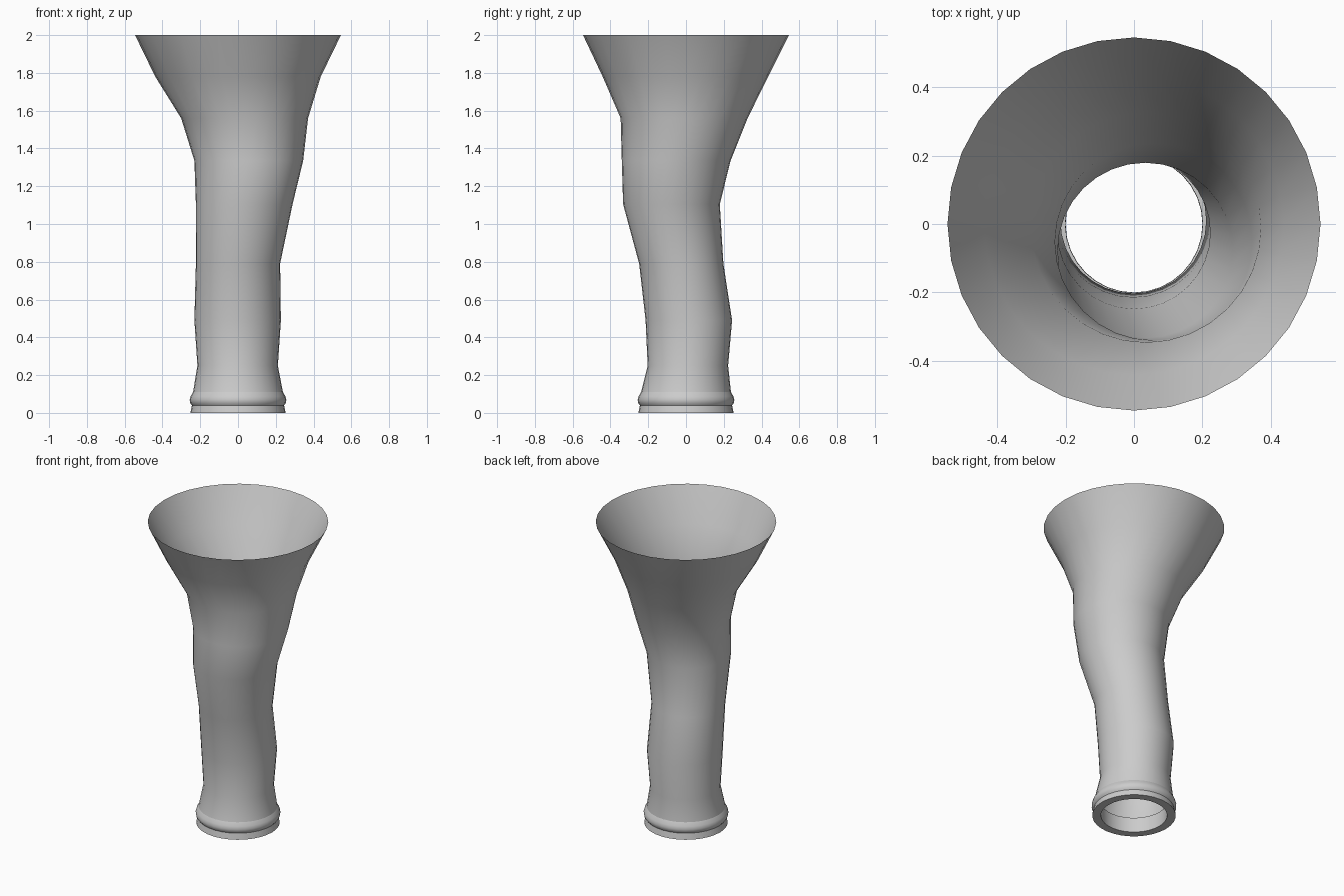
import bpy, bmesh
from math import sin, cos, pi

if "Cube" in bpy.data.objects:
    bpy.data.objects.remove(bpy.data.objects["Cube"])

SIDES = 32


def loft(name, rings):
    """Skin circular rings given as (z, centre x, centre y, radius)."""
    bm = bmesh.new()
    loops = []
    for z, cx, cy, r in rings:
        loops.append([bm.verts.new((cx + r * cos(2 * pi * i / SIDES),
                                    cy + r * sin(2 * pi * i / SIDES), z))
                      for i in range(SIDES)])
    for a, b in zip(loops, loops[1:]):
        for i in range(SIDES):
            j = (i + 1) % SIDES
            bm.faces.new((a[i], a[j], b[j], b[i]))
    mesh = bpy.data.meshes.new(name)
    bm.to_mesh(mesh)
    bm.free()
    obj = bpy.data.objects.new(name, mesh)
    bpy.context.collection.objects.link(obj)
    bpy.ops.object.select_all(action='DESELECT')
    obj.select_set(True)
    bpy.context.view_layer.objects.active = obj
    bpy.ops.object.shade_smooth_by_angle(angle=pi / 5)
    return obj


# Wandering tube that opens into a wide funnel
loft("flared_tube", [
    (0.11, 0, 0, 0.238),
    (0.25, -0.002, 0.01, 0.213),
    (0.49, -0.002, 0.015, 0.229),
    (0.79, 0, -0.025, 0.223),
    (1.105, 0.033, -0.077, 0.256),
    (1.335, 0.057, -0.052, 0.288),
    (1.56, 0.035, -0.01, 0.336),
    (1.78, 0, -0.003, 0.438),
    (2.0, 0, 0, 0.545),
])

# Base collar: inner wall, flat foot, outer lip and rounded bead
loft("base_collar", [
    (0.10, 0, 0, 0.202),
    (0.0, 0, 0, 0.20),
    (0.0, 0, 0, 0.252),
    (0.04, 0, 0, 0.244),
    (0.052, 0, 0, 0.253),
    (0.07, 0, 0, 0.256),
    (0.088, 0, 0, 0.251),
    (0.11, 0, 0, 0.238),
])
